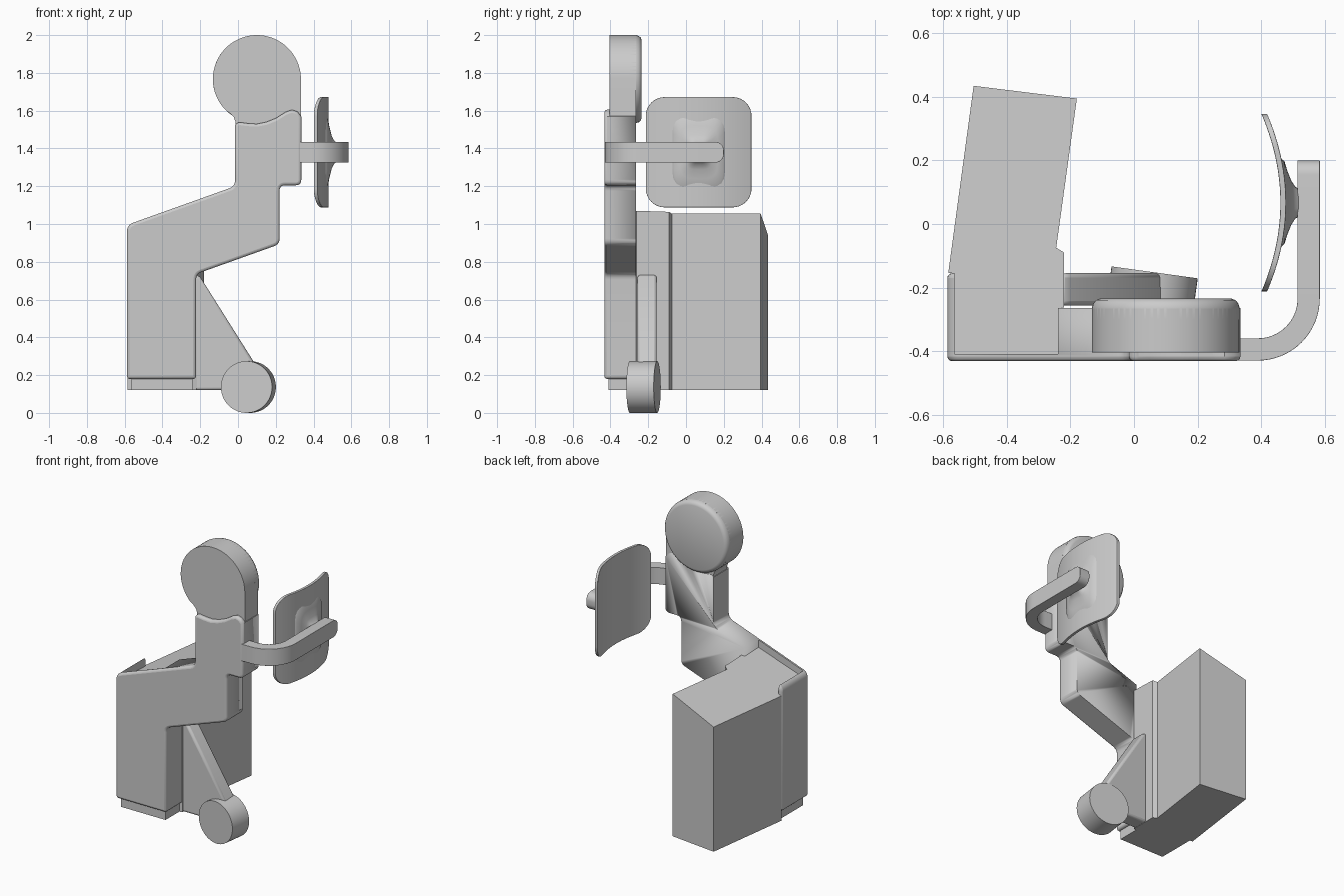
import bpy
import bmesh
import math
from mathutils import Vector

if "Cube" in bpy.data.objects:
    bpy.data.objects.remove(bpy.data.objects["Cube"])

grey = bpy.data.materials.new("plain_grey")
grey.use_nodes = True
colour = (0.6, 0.6, 0.6, 1)
grey.diffuse_color = colour
for node in grey.node_tree.nodes:
    if node.type == "BSDF_PRINCIPLED":
        node.inputs["Base Color"].default_value = colour


def finish(name, bm, bevel=0):
    bmesh.ops.recalc_face_normals(bm, faces=bm.faces)
    mesh = bpy.data.meshes.new(name)
    bm.to_mesh(mesh)
    bm.free()
    mesh.materials.append(grey)
    obj = bpy.data.objects.new(name, mesh)
    bpy.context.collection.objects.link(obj)
    bpy.ops.object.select_all(action="DESELECT")
    obj.select_set(True)
    bpy.context.view_layer.objects.active = obj
    bpy.ops.object.shade_smooth_by_angle(angle=math.radians(35))
    if bevel:
        mod = obj.modifiers.new("soft_edges", "BEVEL")
        mod.width = bevel
        mod.segments = 3
        mod.limit_method = "ANGLE"
        mod.angle_limit = math.radians(50)
    return obj


def loft(name, sections, bevel=0):
    """Join matching closed sections with walls and cap both ends."""
    bm = bmesh.new()
    rings = [[bm.verts.new(p) for p in s] for s in sections]
    n = len(rings[0])
    for a, b in zip(rings, rings[1:]):
        for i in range(n):
            j = (i + 1) % n
            bm.faces.new((a[i], a[j], b[j], b[i]))
    bm.faces.new(rings[0])
    bm.faces.new(rings[-1])
    return finish(name, bm, bevel)


def prism_y(name, profile, y0, y1, bevel=0):
    return loft(name, [[(x, y, z) for x, z in profile] for y in (y0, y1)], bevel)


def rounded(points, radius, steps=5):
    """Round every corner of a polygon."""
    pts = [Vector(p) for p in points]
    out = []
    for i, p in enumerate(pts):
        a, b = pts[i - 1] - p, pts[(i + 1) % len(pts)] - p
        d = min(radius, a.length * 0.45, b.length * 0.45)
        s, e = p + a.normalized() * d, p + b.normalized() * d
        for k in range(steps + 1):
            t = k / steps
            out.append(tuple(s * (1 - t) ** 2 + p * 2 * t * (1 - t) + e * t * t))
    return out


def arc(cx, cy, r, start, end, steps):
    angles = [math.radians(start + (end - start) * i / steps) for i in range(steps + 1)]
    return [(cx + r * math.cos(a), cy + r * math.sin(a)) for a in angles]


# Tall cabinet, turned slightly, with a sloping top
plan = [(-0.18, 0.395), (-0.245, -0.075), (-0.22, -0.09), (-0.22, -0.262),
        (-0.24, -0.267), (-0.24, -0.41), (-0.565, -0.41), (-0.565, -0.155),
        (-0.585, -0.155), (-0.505, 0.435)]


def top_height(x, y):
    return 1.055 + 0.35 * (x + 0.18 - 0.137 * (y - 0.395))


cabinet = loft("cabinet", [[(x, y, 0.12) for x, y in plan],
                           [(x, y, min(top_height(x, y), 1.07)) for x, y in plan]])

# Bent front support with a wrap-around shell on the cabinet
outline = rounded([(-0.588, 0.18), (-0.588, 0.995), (-0.015, 1.2), (-0.015, 1.54)], 0.035)
outline = [(-0.588, 0.18)] + outline[6:18] + [
    (-0.015, 1.525), (0.0, 1.54), (0.05, 1.533), (0.1, 1.53), (0.15, 1.54),
    (0.2, 1.56), (0.25, 1.592), (0.285, 1.605), (0.315, 1.595), (0.335, 1.57)]
lower = rounded([(0.335, 1.5), (0.335, 1.205), (0.22, 1.205), (0.22, 0.893),
                 (-0.222, 0.735), (-0.222, 0.18)], 0.03)
outline += lower[6:30] + [(-0.222, 0.18)]
support = prism_y("front_support", outline, -0.432, -0.155, 0.015)

hollow_plan = [(-0.565, 0.1), (-0.565, -0.41), (-0.24, -0.41),
               (-0.24, -0.265), (1, -0.265), (1, 0.1)]
cutter = loft("support_cutter", [[(x, y, z) for x, y in hollow_plan] for z in (0, 2.2)])
cutter.hide_render = True
cutter.display_type = "WIRE"
cut = support.modifiers.new("hollow", "BOOLEAN")
cut.operation = "DIFFERENCE"
cut.solver = "EXACT"
cut.object = cutter
cutter.hide_set(True)

# Round head with its neck, and a raised disc behind
head = arc(0.1, 1.767, 0.233, 0, 225, 48)
head += [(-0.04, 1.585), (-0.022, 1.565), (-0.013, 1.54), (-0.013, 1.4), (0.333, 1.4)]
prism_y("head", head, -0.405, -0.266)
disc = arc(0.1, 1.767, 0.233, 0, 360, 64)[:-1]
rim = [(-0.3, 1), (-0.265, 1), (-0.25, 0.98), (-0.24, 0.945), (-0.235, 0.89)]
loft("head_back", [[(0.1 + (x - 0.1) * s, y, 1.767 + (z - 1.767) * s) for x, z in disc]
                   for y, s in rim])

# Triangular strut and its wheel
prism_y("wheel_strut", [(-0.23, 0.735), (-0.2, 0.72), (0.09, 0.26), (0.05, 0.12),
                        (-0.23, 0.12)], -0.257, -0.155, 0.014)
axis = Vector((0.137, 0.99, 0)).normalized()
side = Vector((axis.y, -axis.x, 0))
wheel = []
for depth in (0, 0.146):
    centre = Vector((0.045, -0.297, 0.137)) + axis * depth
    wheel.append([centre + side * u + Vector((0, 0, v))
                  for u, v in arc(0, 0, 0.137, 0, 360, 48)[:-1]])
loft("wheel", wheel)

# Curved side bar holding the panel
half_w, half_h, mid_z = 0.035, 0.055, 1.38


def bar_section(inner, outer, h):
    return [(*inner, mid_z - h), (*outer, mid_z - h), (*outer, mid_z + h), (*inner, mid_z + h)]


sections = [bar_section((0.3, -0.36), (0.3, -0.43), half_h)]
for i, o in zip(arc(0.39, -0.235, 0.125, -90, 0, 16), arc(0.39, -0.235, 0.195, -90, 0, 16)):
    sections.append(bar_section(i, o, half_h))
for k in range(8):
    a = math.radians(90 * k / 7)
    y = 0.155 + 0.045 * math.sin(a)
    sections.append(bar_section((0.515, y), (0.585, y), 0.01 + 0.045 * math.cos(a)))
loft("side_bar", sections, 0.006)

# Curved panel with rounded corners
half_y, half_z, corner = 0.28, 0.292, 0.1
stations = []
for k in range(9):
    a = math.radians(90 * k / 8)
    stations.append((-half_y + corner * (1 - math.cos(a)), half_z - corner * (1 - math.sin(a))))
flat = half_y - corner
stations += [(-flat + 2 * flat * k / 14, half_z) for k in range(1, 14)]
stations += [(-y, h) for y, h in reversed(stations[:9])]
panel = []
for y, h in stations:
    x = 0.47 - 0.06 * (y / half_y) ** 2
    panel.append([(x + dx, 0.067 + y, mid_z + s * h)
                  for dx, s in ((-0.009, -1), (0.009, -1), (0.009, 1), (-0.009, 1))])
loft("curved_panel", panel, 0.004)

# Flared mount between panel and bar
mount = []
for x, ry, rz in ((0.463, 0.14, 0.21), (0.474, 0.13, 0.19), (0.483, 0.1, 0.14),
                  (0.495, 0.07, 0.09), (0.508, 0.05, 0.062), (0.525, 0.04, 0.05)):
    shape = rounded([(-ry, -rz), (ry, -rz), (ry, rz), (-ry, rz)], rz * 0.5)
    mount.append([(x, 0.067 + y, mid_z + z) for y, z in shape])
loft("panel_mount", mount)
